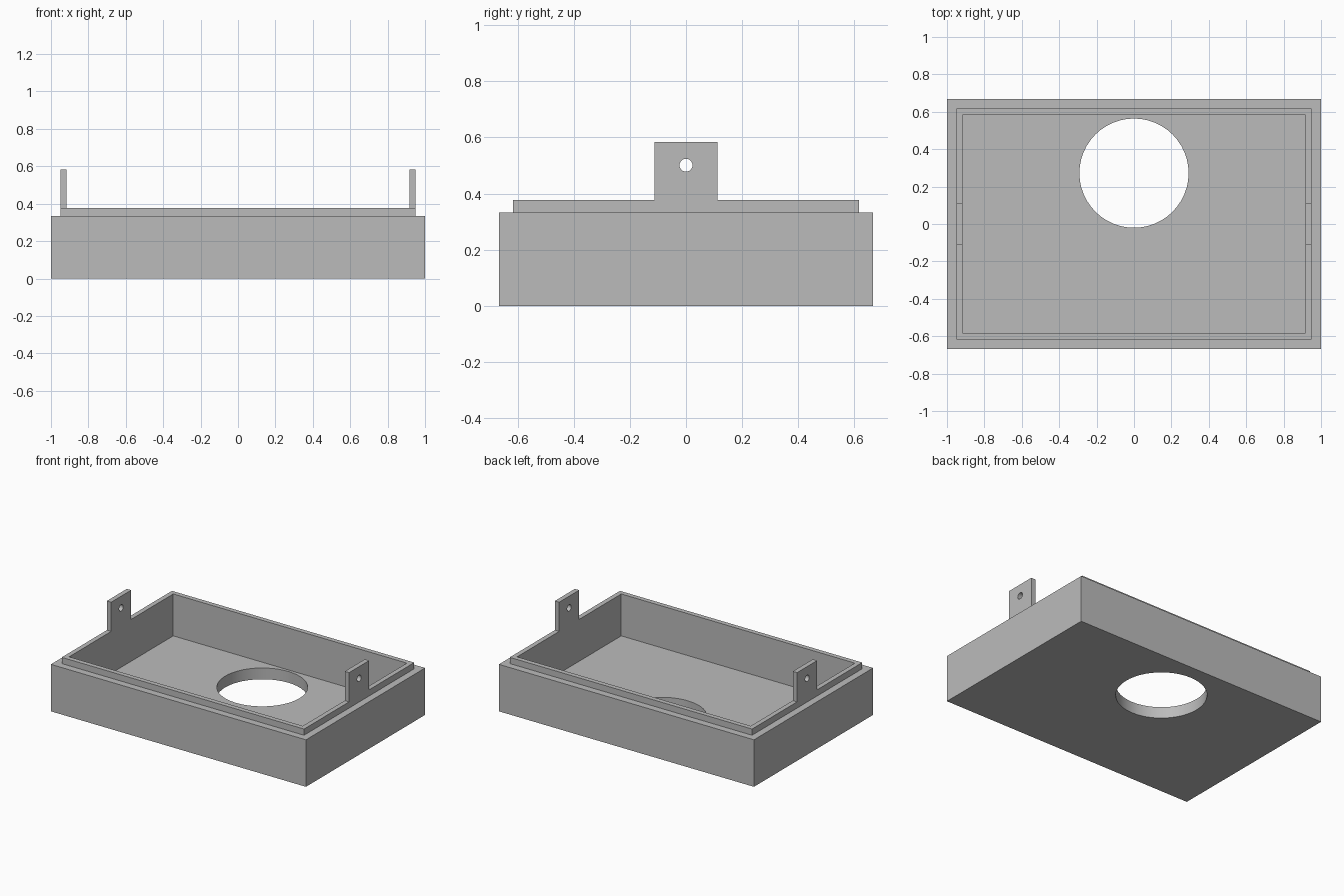
import bpy, bmesh
from mathutils import Matrix

default = bpy.data.objects.get("Cube")
if default:
    bpy.data.objects.remove(default, do_unlink=True)

grey = bpy.data.materials.new("plain_grey")
grey.use_nodes = True
grey.diffuse_color = (0.5, 0.5, 0.5, 1)
grey.node_tree.nodes["Principled BSDF"].inputs["Base Color"].default_value = (0.5, 0.5, 0.5, 1)

HALF_X, HALF_Y = 1.0, 0.667
LIP, WALL = 0.05, 0.084            # insets of the lip's outer and inner faces
FLOOR, SHOULDER, RIM, LUG_TOP = 0.08, 0.333, 0.377, 0.584


def add_object(name, bm):
    bmesh.ops.recalc_face_normals(bm, faces=bm.faces)
    mesh = bpy.data.meshes.new(name)
    bm.to_mesh(mesh)
    bm.free()
    mesh.materials.append(grey)
    obj = bpy.data.objects.new(name, mesh)
    bpy.context.collection.objects.link(obj)
    return obj


def box(bm, x0, x1, y0, y1, z0, z1):
    centre = Matrix.Translation(((x0 + x1) / 2, (y0 + y1) / 2, (z0 + z1) / 2))
    size = Matrix.Diagonal((x1 - x0, y1 - y0, z1 - z0, 1))
    bmesh.ops.create_cube(bm, size=1, matrix=centre @ size)


def cut_round_hole(obj, centre, radius, depth, sides, turn=Matrix()):
    bm = bmesh.new()
    bmesh.ops.create_cone(bm, cap_ends=True, segments=sides, radius1=radius, radius2=radius,
                          depth=depth, matrix=Matrix.Translation(centre) @ turn)
    cutter = add_object(obj.name + "_cutter", bm)
    cutter.hide_render = True
    mod = obj.modifiers.new("hole", "BOOLEAN")
    mod.operation, mod.solver, mod.object = "DIFFERENCE", "EXACT", cutter
    bpy.ops.object.select_all(action="DESELECT")
    bpy.context.view_layer.objects.active = obj
    obj.select_set(True)
    bpy.ops.object.modifier_apply(modifier=mod.name)
    bpy.data.objects.remove(cutter, do_unlink=True)
    bpy.ops.object.shade_smooth_by_angle(angle=0.5)


# Tray: rectangular loops joined from the underside, over the lip, to the inner floor
bm = bmesh.new()
loops = []
for inset, z in ((0, 0), (0, SHOULDER), (LIP, SHOULDER), (LIP, RIM), (WALL, RIM), (WALL, FLOOR)):
    x, y = HALF_X - inset, HALF_Y - inset
    loops.append([bm.verts.new((sx * x, sy * y, z))
                  for sx, sy in ((-1, -1), (1, -1), (1, 1), (-1, 1))])
for low, high in zip(loops, loops[1:]):
    for i in range(4):
        j = (i + 1) % 4
        bm.faces.new((low[i], low[j], high[j], high[i]))
bm.faces.new(loops[0])
bm.faces.new(loops[-1])
tray = add_object("tray", bm)
cut_round_hole(tray, (0, 0.272, FLOOR / 2), 0.292, 0.2, 48)

# Mounting lugs standing on the short sides of the lip
for name, side in (("left_lug", 1), ("right_lug", -1)):
    bm = bmesh.new()
    x0, x1 = sorted((side * (HALF_X - WALL), side * (HALF_X - LIP)))
    box(bm, x0, x1, -0.112, 0.112, RIM, LUG_TOP)
    lug = add_object(name, bm)
    cut_round_hole(lug, ((x0 + x1) / 2, 0, 0.501), 0.023, 0.2, 24, Matrix.Rotation(1.5707963, 4, "Y"))
